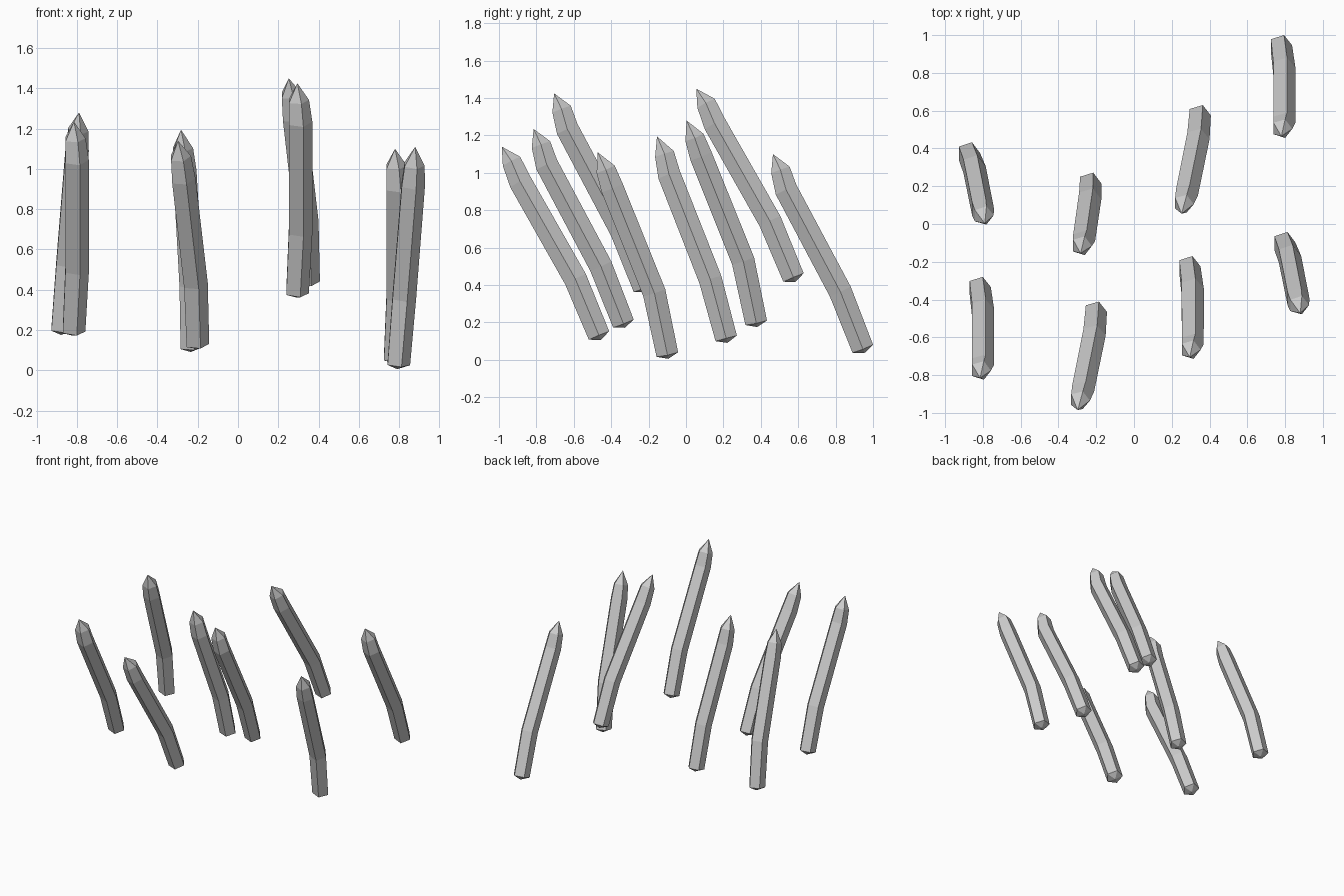
import bpy, bmesh, math
from mathutils import Vector

if "Cube" in bpy.data.objects:
    bpy.data.objects.remove(bpy.data.objects["Cube"])

SIDES = 5
RADII = [0.062, 0.065, 0.064, 0.055]

# Bent centre lines: four ring centres and the tip; then copy offsets
VARIANTS = [
    ([(-.82, -.335, .195), (-.805, -.455, .50), (-.805, -.745, 1.045), (-.812, -.775, 1.15), (-.815, -.815, 1.235)],
     [(0, 0, 0), (1.11, .11, .19), (1.595, 1.28, -.135)]),
    ([(-.235, .215, .115), (-.238, .13, .43), (-.27, -.09, .99), (-.278, -.115, 1.10), (-.283, -.155, 1.195)],
     [(0, 0, 0)]),
    ([(-.205, -.465, .13), (-.215, -.59, .43), (-.275, -.885, .95), (-.288, -.932, 1.06), (-.298, -.985, 1.14)],
     [(0, 0, 0), (.55, 1.04, .31)]),
    ([(.793, -.10, .03), (.82, -.17, .36), (.865, -.395, .92), (.872, -.43, 1.02), (.88, -.472, 1.11)],
     [(0, 0, 0), (-1.67, .475, .17)]),
]


def shard_mesh(points):
    pts = [Vector(p) for p in points]
    bm = bmesh.new()
    rings = []
    for i, radius in enumerate(RADII):
        # Ring perpendicular to the local direction, one corner towards +x
        axis = (pts[i + 1] - pts[max(i - 1, 0)]).normalized()
        u = (Vector((1, 0, 0)) - axis * axis.x).normalized()
        v = axis.cross(u)
        ring = []
        for k in range(SIDES):
            a = 2 * math.pi * k / SIDES
            ring.append(bm.verts.new(pts[i] + radius * (u * math.cos(a) + v * math.sin(a))))
        rings.append(ring)
    # Shallow point below and sharp tip above
    base = bm.verts.new(pts[0] - (pts[1] - pts[0]).normalized() * 0.025)
    tip = bm.verts.new(pts[-1])
    for k in range(SIDES):
        n = (k + 1) % SIDES
        for lo, hi in zip(rings, rings[1:]):
            bm.faces.new((lo[k], lo[n], hi[n], hi[k]))
        bm.faces.new((rings[0][n], rings[0][k], base))
        bm.faces.new((rings[-1][k], rings[-1][n], tip))
    bmesh.ops.recalc_face_normals(bm, faces=bm.faces)
    mesh = bpy.data.meshes.new("crystal_shard")
    bm.to_mesh(mesh)
    bm.free()
    return mesh


# Floating shards: copies of four bent crystals
count = 0
for points, offsets in VARIANTS:
    mesh = shard_mesh(points)
    for off in offsets:
        count += 1
        obj = bpy.data.objects.new(f"crystal_shard_{count}", mesh)
        obj.location = off
        bpy.context.collection.objects.link(obj)
